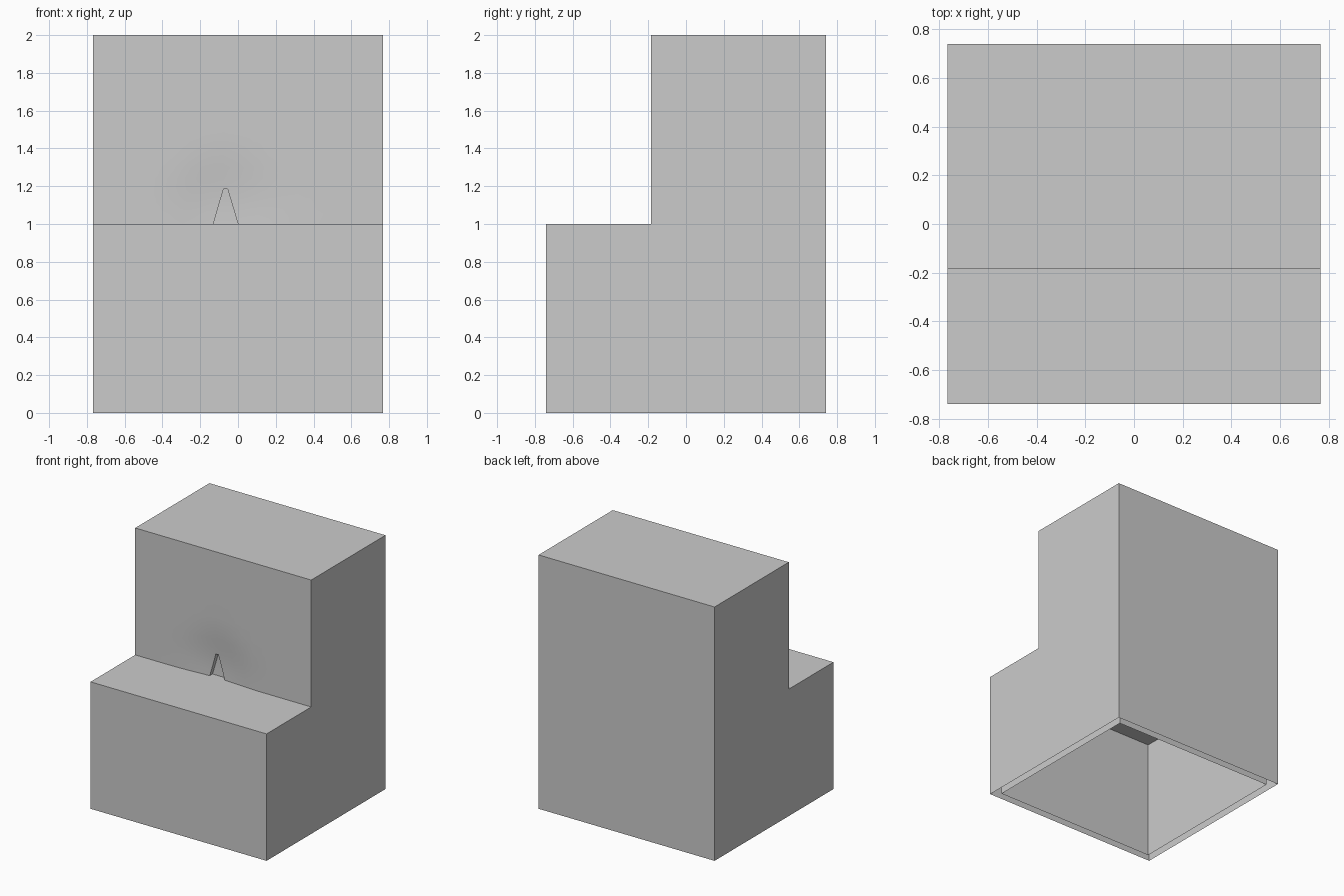
import bpy, bmesh, math
from mathutils import Vector

if "Cube" in bpy.data.objects:
    bpy.data.objects.remove(bpy.data.objects["Cube"])

HX, FRONT, BACK, WALL, STEP, TOP = 0.767, -0.74, 0.74, -0.184, 1.0, 2.0
T = 0.06              # gap between outer shell and inner lining
TIP = 1.185           # top of the wall crevice


def lerp(a, b, t):
    return a + (b - a) * t


def dent(x, z):
    # shallow rounded hollow around the crevice
    r = min(1, math.hypot(x + 0.065, z - 1.08) / 0.38)
    return 0.02 * (1 - r * r) ** 2


def build(name, inset, crevice):
    bm = bmesh.new()
    hx, yf, yb, yw = HX - inset, FRONT + inset, BACK - inset, WALL + inset
    zs, zt = STEP - inset, TOP - inset

    # step wall: grid whose middle columns follow the tapering crevice
    fr = [0, .08, .16, .26, .38, .55, 1]
    rows = [zs, 1.05, 1.1, 1.14, TIP, 1.24, 1.3, 1.38, 1.48, 1.65, zt]
    grid = []
    for z in rows:
        t = max(0, min(1, (z - STEP) / (TIP - STEP)))
        left, right = lerp(-0.13, -0.077, t), lerp(0.0, -0.055, t)
        xs = [lerp(left, -hx, f) for f in reversed(fr)] + [lerp(right, hx, f) for f in fr]
        grid.append([bm.verts.new((x, yw + dent(x, z), z)) for x in xs])
    mid = len(fr) - 1
    hole = []
    for j in range(len(rows) - 1):
        for i in range(len(grid[0]) - 1):
            f = bm.faces.new((grid[j][i], grid[j][i + 1], grid[j + 1][i + 1], grid[j + 1][i]))
            if crevice and i == mid and rows[j] < TIP - 0.001:
                hole.append(f)

    # block around the wall, open at the bottom
    fb = [bm.verts.new((s * hx, yf, 0)) for s in (-1, 1)]
    ft = [bm.verts.new((s * hx, yf, zs)) for s in (-1, 1)]
    bb = [bm.verts.new((s * hx, yb, 0)) for s in (-1, 1)]
    bt = [bm.verts.new((s * hx, yb, zt)) for s in (-1, 1)]
    bm.faces.new((fb[0], fb[1], ft[1], ft[0]))
    bm.faces.new([ft[0], ft[1]] + grid[0][::-1])
    bm.faces.new(grid[-1] + [bt[1], bt[0]])
    bm.faces.new((bb[1], bb[0], bt[0], bt[1]))
    bm.faces.new([fb[1], bb[1], bt[1]] + [r[-1] for r in reversed(grid)] + [ft[1]])
    bm.faces.new([bb[0], fb[0], ft[0]] + [r[0] for r in grid] + [bt[0]])

    # crevice pushed into the wall
    if hole:
        new = bmesh.ops.extrude_face_region(bm, geom=hole)["geom"]
        verts = [v for v in new if isinstance(v, bmesh.types.BMVert)]
        bmesh.ops.translate(bm, verts=verts, vec=Vector((0, 0.035, 0)))
        old = [f for f in hole if f.is_valid]
        bmesh.ops.delete(bm, geom=old, context='FACES_ONLY')
    else:
        bmesh.ops.reverse_faces(bm, faces=bm.faces[:])

    me = bpy.data.meshes.new(name)
    bm.to_mesh(me)
    bm.free()
    ob = bpy.data.objects.new(name, me)
    bpy.context.collection.objects.link(ob)
    bpy.ops.object.select_all(action='DESELECT')
    ob.select_set(True)
    bpy.context.view_layer.objects.active = ob
    bpy.ops.object.shade_smooth_by_angle(angle=math.radians(30))


build("stepped_block_shell", 0, True)
build("inner_lining", T, False)
